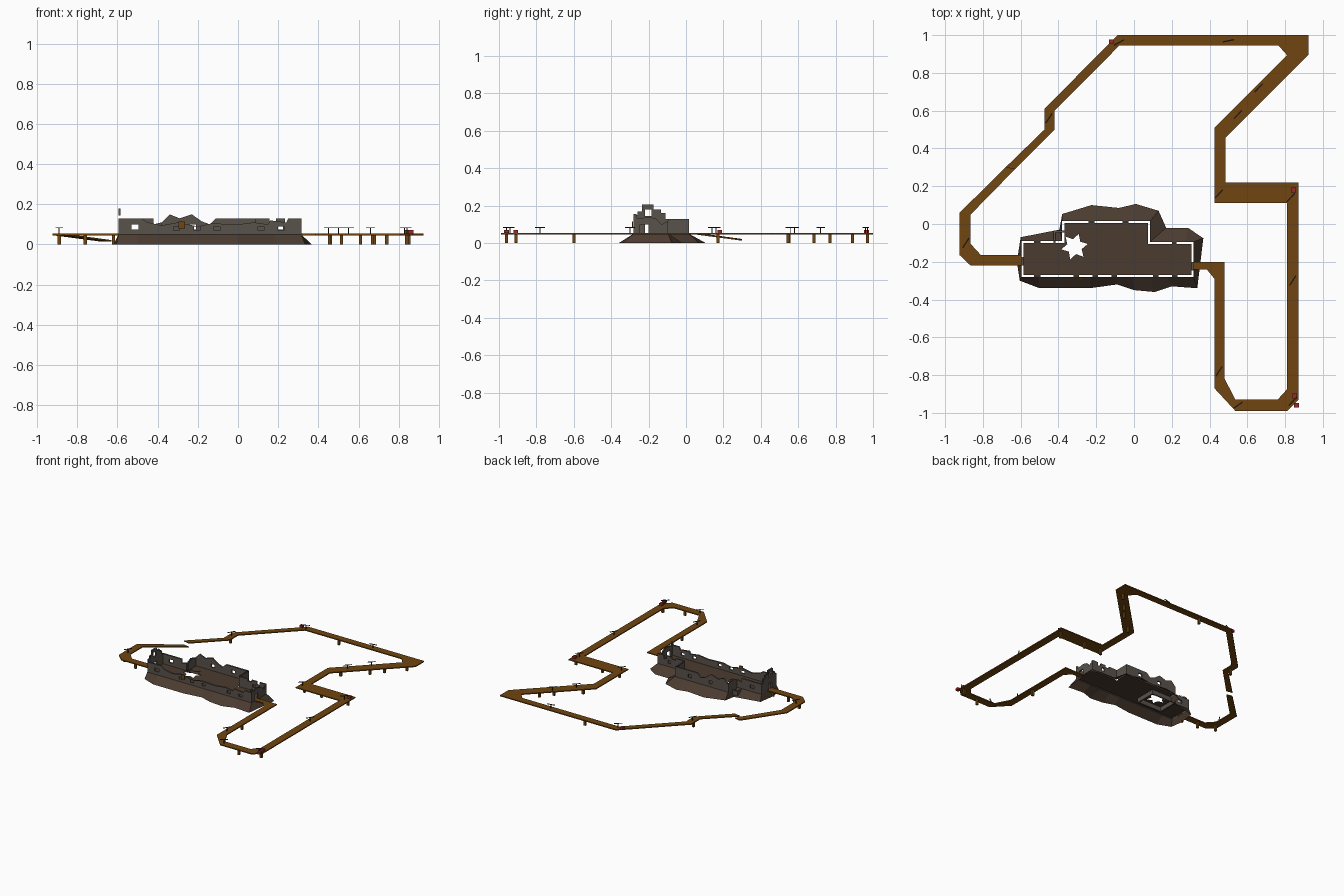
import bpy, bmesh, math
from mathutils import Vector

if "Cube" in bpy.data.objects:
    bpy.data.objects.remove(bpy.data.objects["Cube"])


def material(name, r, g, b):
    m = bpy.data.materials.new(name)
    m.use_nodes = True
    m.diffuse_color = (r, g, b, 1)
    m.node_tree.nodes["Principled BSDF"].inputs["Base Color"].default_value = (r, g, b, 1)
    return m


STONE = material("grey stone", .10, .085, .07)
EARTH = material("brown rock", .07, .044, .029)
PLANK = material("plank wood", .16, .06, .005)
IRON = material("dark iron", .03, .025, .02)
RED = material("red lantern", .3, .025, .02)

DECK, FLOOR, GAP = .054, .05, .011


def finish(bm, name, mat, fix=True):
    if fix:
        bmesh.ops.recalc_face_normals(bm, faces=bm.faces)
    mesh = bpy.data.meshes.new(name)
    bm.to_mesh(mesh)
    bm.free()
    mesh.materials.append(mat)
    ob = bpy.data.objects.new(name, mesh)
    bpy.context.scene.collection.objects.link(ob)
    return ob


def loop(bm, points):
    verts = [bm.verts.new(p) for p in points]
    edges = [bm.edges.new((a, b)) for a, b in zip(verts, verts[1:] + verts[:1])]
    return verts, edges


def box(name, center, size, mat, turn=0):
    bm = bmesh.new()
    bmesh.ops.create_cube(bm, size=1)
    ob = finish(bm, name, mat)
    ob.location, ob.scale, ob.rotation_euler.z = center, size, turn
    return ob


# Footprint of the ruin, clockwise from the back right corner
plan = [Vector(p) for p in ((-.595, -.09), (-.38, -.09), (-.38, .016), (.085, .016),
                            (.085, -.095), (.315, -.095), (.315, -.28), (-.595, -.28))]


def on_plan(s):
    i = int(s)
    return plan[i].lerp(plan[(i + 1) % len(plan)], s - i)


# Rock skirt: foot position and where it meets the footprint
feet = [(-.6, -.07, 0), (-.395, -.03, 1), (-.38, .053, 2), (-.225, .1, 2.33),
        (-.08, .085, 2.65), (.01, .106, 2.85), (.13, .07, 3), (.17, -.02, 4),
        (.285, -.02, 4.8), (.367, -.075, 5), (.335, -.34, 6), (.2, -.33, 6.15),
        (.11, -.36, 6.25), (0, -.35, 6.35), (-.09, -.32, 6.45), (-.235, -.34, 6.6),
        (-.5, -.34, 6.9), (-.605, -.3, 7), (-.62, -.2, 7.5)]
bm = bmesh.new()
low = [bm.verts.new((x, y, 0)) for x, y, s in feet]
high = [bm.verts.new((*on_plan(s), FLOOR)) for x, y, s in feet]
for i in range(len(feet)):
    j = (i + 1) % len(feet)
    bm.faces.new((low[j], low[i], high[i], high[j]))
finish(bm, "rock_skirt", EARTH, False)

# Floor with a star-shaped break in it
inner = []
for i, p in enumerate(plan):
    a = (p - plan[i - 1]).normalized()
    b = (plan[(i + 1) % len(plan)] - p).normalized()
    inner.append(p + GAP * Vector((a.y + b.y, -a.x - b.x)))
hole = Vector((-.315, -.12))
star = []
for k in range(12):
    r = .04 if k % 2 else .072
    star.append(hole + r * Vector((math.cos(k * math.pi / 6 + .2), math.sin(k * math.pi / 6 + .2))))
bm = bmesh.new()
edges = loop(bm, [(*p, FLOOR) for p in inner])[1] + loop(bm, [(*p, FLOOR) for p in star])[1]
bmesh.ops.triangle_fill(bm, use_beauty=True, edges=edges, normal=(0, 0, 1))
finish(bm, "ruin_floor", EARTH)

# Cellar walls under the break
for side in (-1, 1):
    box("cellar_side_wall", (hole.x + side * .105, hole.y, .03), (.01, .17, .035), STONE)
    box("cellar_long_wall", (hole.x, hole.y + side * .08, .03), (.21, .01, .035), STONE)


def wall(name, index, profile, windows=(), mat=STONE):
    """Hollow double-leaf wall; profile and windows run along its main axis."""
    p, q = plan[index], plan[(index + 1) % len(plan)]
    d = (q - p).normalized()
    axis = 0 if abs(d.x) > .5 else 1
    bm = bmesh.new()
    leaves = []
    for depth in (0, GAP):
        base = p + depth * Vector((d.y, -d.x))

        def place(c, z):
            at = base.copy()
            at[axis] = c
            return (*at, z)
        outline = [place(p[axis], FLOOR)] + [place(*t) for t in profile] + [place(q[axis], FLOOR)]
        edges = loop(bm, outline)[1]
        holes = []
        for a, b, z0, z1 in windows:
            v, e = loop(bm, [place(a, z0), place(b, z0), place(b, z1), place(a, z1)])
            holes.append(v)
            edges += e
        sign = 1 if depth else -1
        bmesh.ops.triangle_fill(bm, use_beauty=True, edges=edges,
                                normal=(sign * d.y, -sign * d.x, 0))
        leaves.append(holes)
    # window reveals join the two leaves
    for v, w in zip(*leaves):
        for k in range(4):
            bm.faces.new((v[k], v[k - 1], w[k - 1], w[k]))
    finish(bm, name, mat)


wall("back_right_wall", 0, [(-.595, .13), (-.42, .13), (-.42, .1), (-.38, .11)],
     [(-.53, -.495, .075, .1)])
wall("back_right_return_wall", 1, [(-.09, .11), (-.05, .13), (.016, .11)])
wall("back_middle_wall", 2,
     [(-.38, .11), (-.34, .15), (-.29, .13), (-.23, .15), (-.18, .115), (-.14, .1),
      (-.11, .13), (.085, .13)], [(-.24, -.21, .075, .1), (-.06, -.03, .075, .1)])
wall("back_left_return_wall", 3, [(.016, .128), (-.095, .128)])
wall("back_left_wall", 4,
     [(.085, .13), (.157, .13), (.157, .115), (.19, .115), (.19, .13), (.235, .13),
      (.235, .11), (.26, .1), (.26, .13), (.315, .13)], [(.2, .225, .075, .1)])
wall("left_end_wall", 5,
     [(-.095, .12), (-.13, .1), (-.16, .13), (-.2, .14), (-.26, .13), (-.265, .155),
      (-.28, .155)], [(-.245, -.2, .052, .1)])
wall("front_wall", 6,
     [(.315, .13), (.25, .13), (.24, .11), (.16, .12), (.15, .1), (.08, .11), (0, .1),
      (-.13, .105), (-.2, .09), (-.3, .11), (-.38, .095), (-.45, .11), (-.48, .13),
      (-.595, .13)],
     [(x, x + .03, .07, .09) for x in (.2, .1, -.12, -.22, -.32)] + [(-.53, -.495, .075, .1)])
wall("right_end_wall", 7,
     [(-.28, .15), (-.26, .15), (-.26, .17), (-.235, .17), (-.235, .205), (-.175, .205),
      (-.175, .18), (-.135, .18), (-.135, .16), (-.11, .16), (-.11, .13), (-.09, .13)],
     [(-.22, -.185, .145, .18), (-.22, -.175, .055, .1)])
box("wood_shutter", (-.28, -.287, .098), (.03, .006, .035), PLANK)

# Boardwalk: outer and inner rail points, following the loop
rails = [(-.595, -.22, -.595, -.165), (-.865, -.22, -.81, -.165), (-.923, -.165, -.865, -.105),
         (-.923, .06, -.865, .05), (-.68, .3, -.63, .29), (-.474, .5, -.42, .5),
         (-.474, .61, -.42, .6), (-.087, 1, -.077, .945), (.923, 1, .765, .945),
         (.923, .894, .81, .894), (.484, .455, .426, .51), (.484, .22, .426, .11),
         (.87, .22, .81, .11), (.87, -.93, .81, -.875), (.81, -.99, .76, -.93),
         (.537, -.99, .537, -.93), (.426, -.87, .48, -.82), (.426, -.29, .48, -.2),
         (.385, -.24, .385, -.2), (.31, -.24, .31, -.2)]


def boardwalk(name, rows, heights):
    bm = bmesh.new()
    rings = []
    for (ax, ay, bx, by), z in zip(rows, heights):
        rings.append([bm.verts.new(c) for c in ((ax, ay, z), (bx, by, z),
                                                (bx, by, z - .008), (ax, ay, z - .008))])
    for r, s in zip(rings, rings[1:]):
        for k in range(4):
            bm.faces.new((r[k], r[k - 1], s[k - 1], s[k]))
    bm.faces.new(rings[0])
    bm.faces.new(rings[-1])
    finish(bm, name, PLANK)


boardwalk("collapsed_boardwalk", rails[:5], [DECK] * 4 + [.022])
boardwalk("main_boardwalk", rails[4:], [DECK] * (len(rails) - 4))

# Timber piles under the deck
for x, y in ((-.89, -.14), (-.76, -.19), (-.62, -.2), (-.45, .55), (.2, .97), (.85, .89),
             (.74, .77), (.67, .685), (.515, .545), (.46, .17), (.61, .17), (.84, .17),
             (.84, -.91), (.68, -.96), (.455, -.6)):
    box("timber_pile", (x, y, .024), (.016, .016, .048), PLANK)

# Iron lamp posts with a crossbar
for x, y, turn in ((-.89, -.1, 1), (-.45, .56, 1), (-.08, .96, .5), (.5, .97, .2),
                   (.66, .72, .8), (.55, .58, .8), (.45, .16, .8), (.83, .14, .8),
                   (.84, -.3, 1), (.84, -.94, .8), (.55, -.96, .6), (.45, -.78, 1)):
    box("lamp_post", (x, y, .068), (.005, .005, .034), IRON)
    box("lamp_crossbar", (x, y, .083), (.06, .006, .004), IRON, turn)

# Red lanterns
for x, y in ((.85, -.91), (.88, -.96), (.845, .18), (-.12, .965)):
    box("lantern", (min(x, .86), y, .062), (.025, .025, .018), RED)
